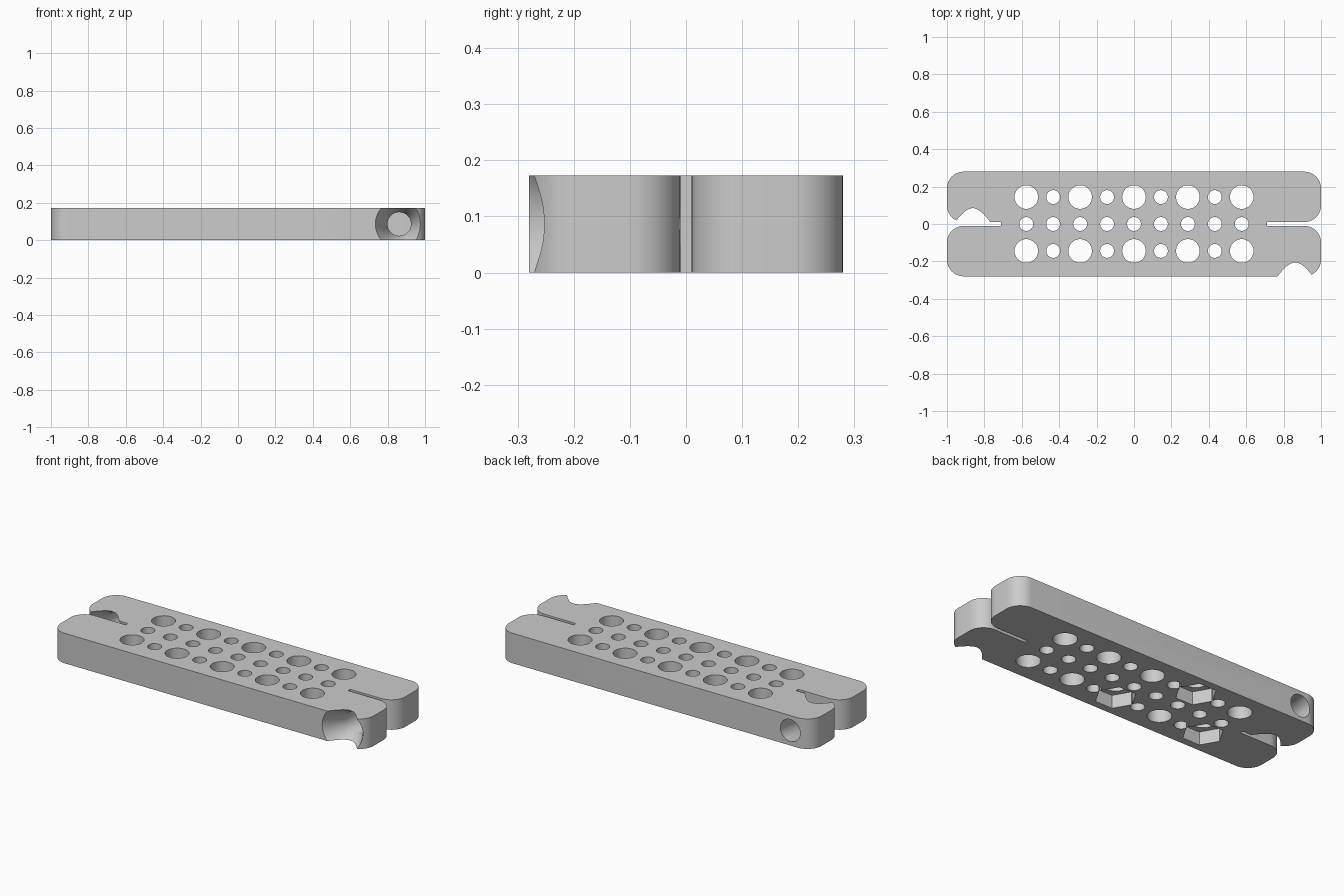
import bpy, bmesh, math
from mathutils import Matrix, Vector

if "Cube" in bpy.data.objects:
    bpy.data.objects.remove(bpy.data.objects["Cube"])

HEIGHT, HALF_W, SLOT, SLOT_END, ROUND = 0.173, 0.28, 0.01, 0.71, 0.09
PITCH, ROW = 0.144, 0.144
BIG, SMALL = 0.063, 0.037
MID = HEIGHT / 2

grey = bpy.data.materials.new("plain grey")
grey.use_nodes = True
grey.diffuse_color = (0.6, 0.6, 0.6, 1)
grey.node_tree.nodes["Principled BSDF"].inputs["Base Color"].default_value = (0.6, 0.6, 0.6, 1)


def finish(name, bm):
    bmesh.ops.recalc_face_normals(bm, faces=bm.faces)
    mesh = bpy.data.meshes.new(name)
    bm.to_mesh(mesh)
    bm.free()
    mesh.materials.append(grey)
    obj = bpy.data.objects.new(name, mesh)
    bpy.context.collection.objects.link(obj)
    return obj


def corner(cx, cy, start):
    """Quarter circle of outline points, counter-clockwise."""
    steps = 10
    return [(cx + ROUND * math.cos(start + i * math.pi / 2 / steps),
             cy + ROUND * math.sin(start + i * math.pi / 2 / steps)) for i in range(steps + 1)]


def drill(bm, x, y, radius, sides, z0, z1):
    """Upright cylinder used for cutting."""
    bmesh.ops.create_cone(bm, cap_ends=True, segments=sides, radius1=radius, radius2=radius,
                          depth=z1 - z0, matrix=Matrix.Translation((x, y, (z0 + z1) / 2)))


def bore(bm, x, face_y, back_y):
    """Bore along y with a conical mouth opening towards the front."""
    lip, slope = 0.02, 0.555
    profile = [(0, -lip), (0.128 + lip * slope, -lip), (BIG, 0.117), (BIG, back_y - face_y), (0, back_y - face_y)]
    verts = [bm.verts.new((x + r, face_y + d, MID)) for r, d in profile]
    edges = [bm.edges.new(pair) for pair in zip(verts, verts[1:])]
    bmesh.ops.spin(bm, geom=verts + edges, cent=(x, 0, MID), axis=(0, 1, 0),
                   angle=2 * math.pi, steps=64, use_merge=True)
    bmesh.ops.remove_doubles(bm, verts=bm.verts, dist=1e-5)


# Plate outline: right end of the plate, then the same turned half round
a, b = 1 - ROUND, HALF_W - ROUND
right_end = (corner(a, -b, -math.pi / 2) + corner(a, -SLOT - ROUND, 0)
             + [(SLOT_END, -SLOT), (SLOT_END, SLOT)]
             + corner(a, SLOT + ROUND, -math.pi / 2) + corner(a, b, 0))
outline = right_end + [(-x, -y) for x, y in right_end]
bm = bmesh.new()
base = bm.faces.new([bm.verts.new((x, y, 0)) for x, y in outline])
top = bmesh.ops.extrude_face_region(bm, geom=[base])
bmesh.ops.translate(bm, vec=Vector((0, 0, HEIGHT)),
                    verts=[g for g in top["geom"] if isinstance(g, bmesh.types.BMVert)])
plate = finish("slotted_plate", bm)

# Three rows of holes, with hexagonal pockets under every other large one
holes, pockets = bmesh.new(), bmesh.new()
for col in range(-4, 5):
    for row in (-1, 0, 1):
        large = row != 0 and col % 2 == 0
        drill(holes, col * PITCH, row * ROW, BIG if large else SMALL, 48, -0.1, HEIGHT + 0.1)
        if large and (col // 2 % 2 == 0) == (row < 0):
            drill(pockets, col * PITCH, row * ROW, 0.108, 6, -0.1, 0.075)
for v in pockets.verts:  # hexagon corners point along the length
    cx = round(v.co.x / (2 * PITCH)) * 2 * PITCH
    cy = math.copysign(ROW, v.co.y)
    v.co.x, v.co.y = cx + (v.co.y - cy), cy - (v.co.x - cx)

# Countersunk cross bores, one in each jaw
front_bore, back_bore = bmesh.new(), bmesh.new()
bore(front_bore, 0.862, -HALF_W, 0.0)
bore(back_bore, -0.862, SLOT, HALF_W + 0.1)

cutters = [finish(n, m) for n, m in (("hole_cutter", holes), ("pocket_cutter", pockets),
                                     ("front_bore_cutter", front_bore), ("back_bore_cutter", back_bore))]
for cutter in cutters:
    cutter.hide_render = True
    mod = plate.modifiers.new(cutter.name, "BOOLEAN")
    mod.operation, mod.solver, mod.object = "DIFFERENCE", "EXACT", cutter

# Bake the cuts and drop the cutters
bpy.context.view_layer.update()
baked = bpy.data.meshes.new_from_object(plate.evaluated_get(bpy.context.evaluated_depsgraph_get()))
plate.modifiers.clear()
plate.data = baked
for cutter in cutters:
    bpy.data.objects.remove(cutter)

bpy.ops.object.select_all(action="DESELECT")
plate.select_set(True)
bpy.context.view_layer.objects.active = plate
bpy.ops.object.shade_smooth_by_angle(angle=math.radians(30))
